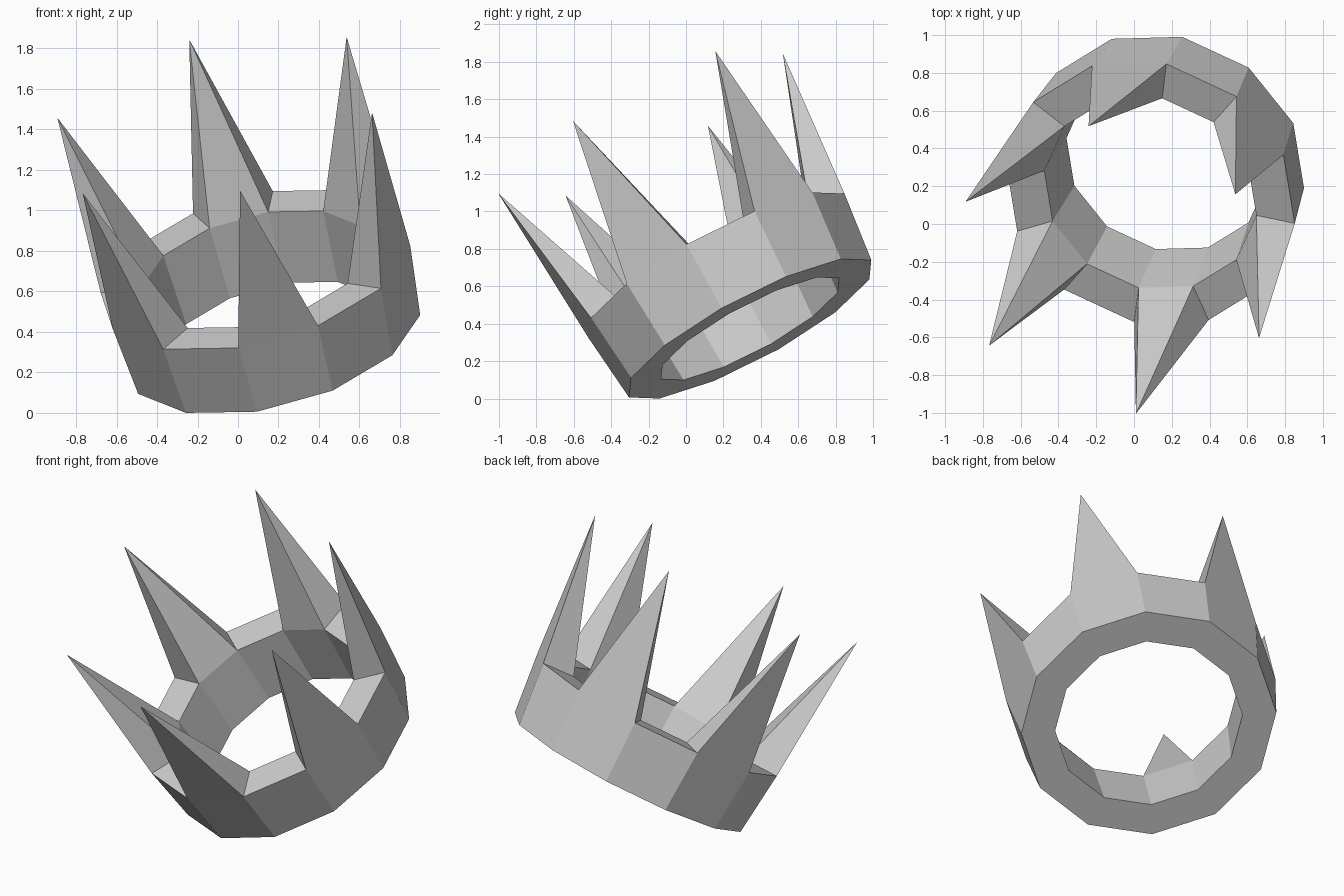
import bpy, bmesh
from math import sin, cos, radians
from mathutils import Vector, Matrix

if "Cube" in bpy.data.objects:
    bpy.data.objects.remove(bpy.data.objects["Cube"])

SIDES = 12
bm = bmesh.new()


def loop(radius, z):
    return [bm.verts.new((radius * cos(radians(30 * i)), radius * sin(radians(30 * i)), z))
            for i in range(SIDES)]


# flared twelve-sided band: outer and inner walls, bottom and top rims
out_low, out_top = loop(0.749, 0), loop(0.79, 0.39)
in_top, in_low = loop(0.58, 0.39), loop(0.55, 0)
loops = [out_low, out_top, in_top, in_low]
rim = []
for i in range(SIDES):
    j = (i + 1) % SIDES
    for k in range(4):
        a, b = loops[k], loops[(k + 1) % 4]
        face = bm.faces.new((a[i], a[j], b[j], b[i]))
        if k == 1:
            rim.append(face)

# a spike on every second rim segment, continuing the slope of the outer wall
for i in range(1, SIDES, 2):
    tip = bmesh.ops.poke(bm, faces=[rim[i]])["verts"][0]
    a = radians(30 * i + 15)
    tip.co = (0.857 * cos(a), 0.857 * sin(a), 1.278)
bmesh.ops.recalc_face_normals(bm, faces=bm.faces)

# lean the whole crown
u = Vector((0.968, -0.204, 0.147)).normalized()
v = Vector((0.100, 0.866, 0.489))
v = (v - u * v.dot(u)).normalized()
n = u.cross(v)
tilt = Matrix((u, v, n)).transposed().to_4x4()
bm.transform(Matrix.Translation((0.175, 0.343, 0.375)) @ tilt)
low = min(p.co.z for p in bm.verts)
bm.transform(Matrix.Translation((0, 0, -low)))

mesh = bpy.data.meshes.new("crown")
bm.to_mesh(mesh)
bm.free()
crown = bpy.data.objects.new("crown", mesh)
bpy.context.collection.objects.link(crown)
